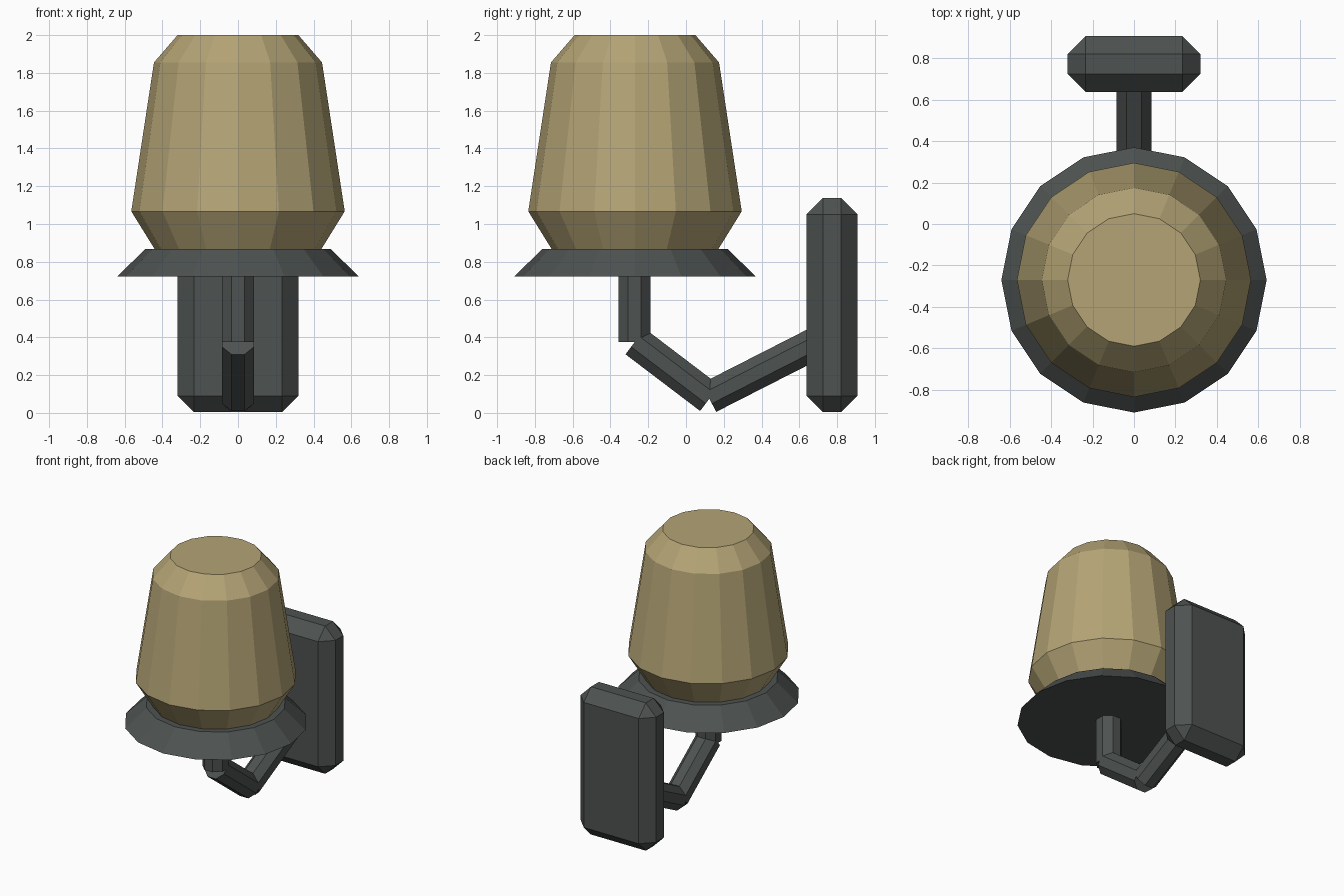
import bpy, bmesh, math
from mathutils import Vector

if "Cube" in bpy.data.objects:
    bpy.data.objects.remove(bpy.data.objects["Cube"])


def material(name, rgb):
    m = bpy.data.materials.new(name)
    m.diffuse_color = (*rgb, 1)
    m.use_nodes = True
    m.node_tree.nodes["Principled BSDF"].inputs["Base Color"].default_value = m.diffuse_color
    return m


METAL = material("dark grey metal", (0.075, 0.085, 0.081))
GLASS = material("tan shade", (0.456, 0.370, 0.178))


def finish(name, bm, mat):
    bmesh.ops.recalc_face_normals(bm, faces=bm.faces)
    me = bpy.data.meshes.new(name)
    bm.to_mesh(me)
    bm.free()
    me.materials.append(mat)
    ob = bpy.data.objects.new(name, me)
    bpy.context.collection.objects.link(ob)
    return ob


def lathe(name, profile, mat, y, sides=16):
    """Closed turned solid from (radius, height) pairs."""
    bm = bmesh.new()
    rings = [[bm.verts.new((r * math.cos(2 * math.pi * i / sides),
                            y + r * math.sin(2 * math.pi * i / sides), z))
              for i in range(sides)] for r, z in profile]
    for a, b in zip(rings, rings[1:]):
        for i in range(sides):
            j = (i + 1) % sides
            bm.faces.new((a[i], a[j], b[j], b[i]))
    bm.faces.new(rings[0])
    bm.faces.new(rings[-1])
    return finish(name, bm, mat)


def rod(name, start, end, mat, apothem=0.085, sides=8):
    """Octagonal rod in the x = 0 plane between two (y, z) points."""
    a, b = Vector((0, *start)), Vector((0, *end))
    side = Vector((1, 0, 0))
    up = side.cross((b - a).normalized())
    r = apothem / math.cos(math.pi / sides)
    bm = bmesh.new()
    ends = []
    for p in (a, b):
        ring = []
        for i in range(sides):
            t = 2 * math.pi * (i + 0.5) / sides
            ring.append(bm.verts.new(p + r * (math.cos(t) * side + math.sin(t) * up)))
        bm.faces.new(ring)
        ends.append(ring)
    for i in range(sides):
        j = (i + 1) % sides
        bm.faces.new((ends[0][i], ends[0][j], ends[1][j], ends[1][i]))
    return finish(name, bm, mat)


AXIS_Y = -0.27

# Lamp shade and the flared dish under it
lathe("shade", [(0.44, 0.865), (0.565, 1.067), (0.445, 1.855), (0.32, 2.0)], GLASS, AXIS_Y)
lathe("dish", [(0.64, 0.722), (0.49, 0.868)], METAL, AXIS_Y)

# Stem and bent arm
rod("stem", (AXIS_Y - 0.003, 0.376), (AXIS_Y - 0.003, 0.73), METAL)
rod("front_arm", (-0.269, 0.378), (0.126, 0.078), METAL)
rod("rear_arm", (0.121, 0.081), (0.70, 0.376), METAL)

# Chamfered wall plate
bm = bmesh.new()
bmesh.ops.create_cube(bm, size=1)
for v in bm.verts:
    v.co = Vector((v.co.x * 0.64, v.co.y * 0.27 + 0.773, v.co.z * 1.135 + 0.571))
bmesh.ops.bevel(bm, geom=bm.edges[:], offset=0.087, offset_type='OFFSET',
                segments=1, profile=0.5, affect='EDGES')
finish("wall_plate", bm, METAL)
